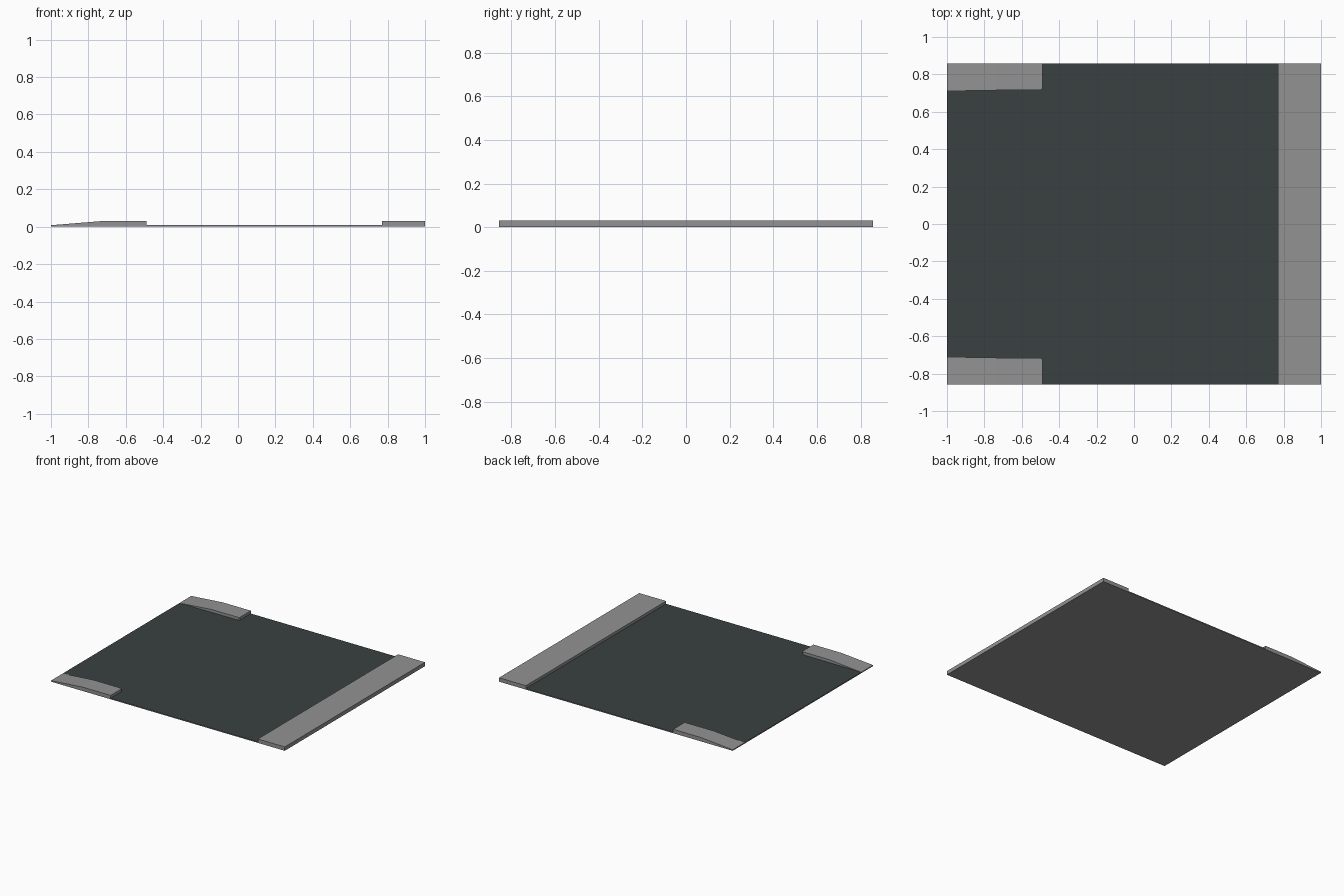
import bpy, bmesh

if "Cube" in bpy.data.objects:
    bpy.data.objects.remove(bpy.data.objects["Cube"])

W, D = 1.0, 0.857          # half width and half depth
ROAD_Z, CURB_Z = 0.008, 0.03
RAMP_X = -0.73             # where the sloped walkway levels out
CURB_END, CURB_IN = -0.49, 0.717
BACK_X = 0.77


def material(name, rgb):
    m = bpy.data.materials.new(name)
    m.diffuse_color = (*rgb, 1)
    m.use_nodes = True
    m.node_tree.nodes["Principled BSDF"].inputs["Base Color"].default_value = m.diffuse_color
    return m


concrete = material("concrete grey", (0.285, 0.288, 0.285))
asphalt = material("dark asphalt", (0.042, 0.053, 0.053))


def slab(name, outline, height, ramp=False, top=concrete):
    """Extrude a plan outline upward, optionally sloping it down to x = -1."""
    bm = bmesh.new()
    base = bm.faces.new([bm.verts.new((x, y, 0)) for x, y in outline])
    ext = bmesh.ops.extrude_face_region(bm, geom=[base], use_keep_orig=True)
    for v in ext["geom"]:
        if isinstance(v, bmesh.types.BMVert):
            v.co.z = height
    if ramp:
        bmesh.ops.bisect_plane(bm, geom=bm.verts[:] + bm.edges[:] + bm.faces[:],
                               plane_co=(RAMP_X, 0, 0), plane_no=(1, 0, 0))
        for v in bm.verts:
            if v.co.z > 0 and v.co.x < -0.99:
                v.co.z = ROAD_Z
    bmesh.ops.recalc_face_normals(bm, faces=bm.faces[:])
    for f in bm.faces:
        f.material_index = 1 if f.normal.z > 0.5 else 0
    me = bpy.data.meshes.new(name)
    bm.to_mesh(me)
    bm.free()
    me.materials.append(concrete)
    me.materials.append(top)
    ob = bpy.data.objects.new(name, me)
    bpy.context.collection.objects.link(ob)


# Inner edge of a side walkway, with its small clipped corner
inner = [(-W, CURB_IN - 0.004), (CURB_END - 0.008, CURB_IN),
         (CURB_END, CURB_IN + 0.008), (CURB_END, D)]

# Road surface: fills the space between the walkways
right = [(x, -y) for x, y in inner]
slab("road", right + [(BACK_X, -D), (BACK_X, D)] + inner[::-1],
     ROAD_Z, top=asphalt)

# Long walkway along the +x side
slab("long_walkway", [(BACK_X, -D), (W, -D), (W, D), (BACK_X, D)], CURB_Z)

# Two short walkways that ramp down to the road
for name, s in (("front_ramped_walkway", -1), ("back_ramped_walkway", 1)):
    slab(name, [(x, s * y) for x, y in inner + [(-W, D)]], CURB_Z, ramp=True)
